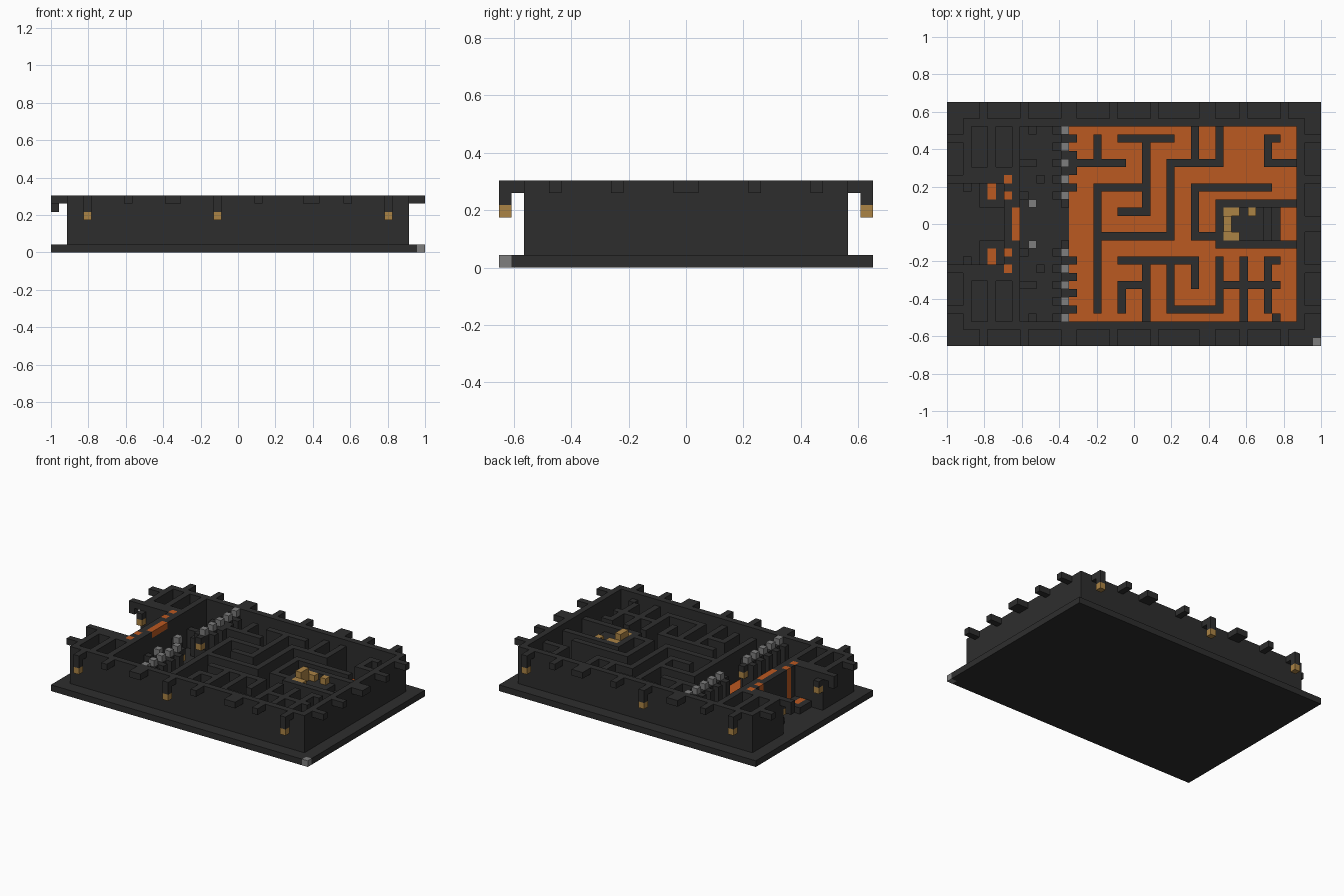
import bpy
import bmesh
from mathutils import Matrix, Vector

if "Cube" in bpy.data.objects:
    bpy.data.objects.remove(bpy.data.objects["Cube"])

COLS, ROWS, TOP = 46, 30, 7
V = 2 / COLS  # one block
INNER = 6     # height of the inner walls


def material(name, rgb):
    m = bpy.data.materials.new(name)
    m.use_nodes = True
    m.diffuse_color = (*rgb, 1)
    m.node_tree.nodes["Principled BSDF"].inputs["Base Color"].default_value = (*rgb, 1)
    return m


DARK = material("dark stone", (0.027, 0.027, 0.027))
ORANGE = material("orange", (0.50, 0.10, 0.015))
GOLD = material("gold", (0.41, 0.23, 0.06))
GREY = material("grey", (0.21, 0.21, 0.21))


def part(name, mat, boxes, mirror=False):
    """Blocks given as inclusive columns and rows (from the back), and z range."""
    bm = bmesh.new()
    for c0, c1, r0, r1, z0, z1 in boxes:
        spans = [(r0, r1)]
        if mirror:
            spans.append((ROWS - 1 - r1, ROWS - 1 - r0))
        for a, b in spans:
            size = Vector((c1 - c0 + 1, b - a + 1, z1 - z0)) * V
            mid = Vector(((c0 + c1 + 1 - COLS) / 2, (ROWS - a - b - 1) / 2, (z0 + z1) / 2)) * V
            bmesh.ops.create_cube(bm, size=1, matrix=Matrix.LocRotScale(mid, None, size))
    mesh = bpy.data.meshes.new(name)
    bm.to_mesh(mesh)
    bm.free()
    mesh.materials.append(mat)
    bpy.context.collection.objects.link(bpy.data.objects.new(name, mesh))


# Base slab with one marked corner, and maze floor
part("base", DARK, [(0, COLS - 2, 0, ROWS - 1, 0, 1), (COLS - 1, COLS - 1, 0, ROWS - 2, 0, 1)])
part("corner_marker", GREY, [(COLS - 1, COLS - 1, ROWS - 1, ROWS - 1, 0, 1)])
part("maze_floor", ORANGE, [(15, 42, 3, 26, 1, 1.1)])

# Outer walls, open at the gate
part("long_walls", DARK, [(2, 43, 2, 2, 1, TOP)], True)
part("end_wall", DARK, [(43, 43, 3, 26, 1, TOP)])
part("gate_walls", DARK, [(2, 2, 3, 9, 1, TOP)], True)

# Brackets around the rim
long_brackets = [(4, 4), (9, 9), (14, 15), (20, 20), (25, 25), (31, 32), (36, 36), (41, 41)]
part("long_brackets", DARK, [(a, b, 0, 1, TOP - 1, TOP) for a, b in long_brackets], True)
part("end_brackets", DARK, [(44, 45, r, r, TOP - 1, TOP) for r in (4, 9, 14)], True)
part("gate_brackets", DARK, [(0, 1, r, r, TOP - 1, TOP) for r in (4, 9)], True)
part("gate_bracket_ends", DARK, [(0, 0, 9, 9, 5, 6)], True)

# Hanging lanterns
lantern_cols = (4, 20, 41)
part("lantern_stems", DARK, [(c, c, 0, 0, 5, 6) for c in lantern_cols], True)
part("lanterns", GOLD, [(c, c, 0, 0, 4, 5) for c in lantern_cols], True)
part("gate_lantern_stems", DARK, [(2, 2, 10, 10, 5, 6), (14, 14, 12, 12, 5, 6)], True)
part("gate_lanterns", GOLD, [(2, 2, 10, 10, 4, 5), (14, 14, 12, 12, 4, 5)], True)

# Gatehouse rooms beside the entrance
part("gatehouse", DARK, [
    (5, 5, 3, 7, 1, TOP), (8, 8, 3, 7, 1, TOP), (3, 8, 8, 8, 1, TOP),
    (3, 6, 9, 9, 1, TOP), (7, 7, 9, 9, 1, INNER)], True)

# Central screen with orange streams and basins
part("screen_sides", DARK, [(7, 7, 10, 10, 1, TOP), (8, 8, 9, 12, 1, TOP), (7, 7, 12, 12, 1, TOP)], True)
part("screen_middle", DARK, [(7, 7, 13, 16, 1, TOP), (8, 8, 13, 16, 1, INNER)])
part("screen_glow", ORANGE, [(8, 8, 13, 16, INNER, TOP)])
part("streams", ORANGE, [(7, 7, 9, 9, INNER, TOP), (7, 7, 11, 11, 1, TOP)], True)
part("basins", DARK, [(4, 4, 10, 12, 1, 2), (6, 6, 10, 12, 1, 2), (5, 5, 12, 12, 1, 2)], True)
part("basin_pools", ORANGE, [(5, 5, 10, 11, 1, 2)], True)

# Courtyard posts
part("courtyard_posts", DARK, [
    (10, 10, 12, 12, 1, 4), (10, 10, 3, 3, 1, 4), (9, 10, 7, 7, 1, 4),
    (11, 11, 9, 9, 1, 4), (9, 9, 11, 11, 1, 4)], True)
part("courtyard_caps", GREY, [(10, 10, 12, 12, 4, 5)], True)

# Battlement between courtyard and maze
odd = range(3, 12, 2)
even = range(4, 12, 2)
part("battlement_posts", DARK, [(13, 14, r, r, 1, INNER) for r in odd], True)
part("battlement_infill", DARK, [(14, 15, r, r, 1, INNER) for r in even], True)
part("battlement_caps", GREY, [(14, 14, r, r, INNER, TOP) for r in odd], True)


# Maze walls on a grid of nodes three blocks apart
def col(k):
    return 15 + 3 * k


def row(m):
    return min(26, max(3, 1 + 3 * m))


across = [(1, 2, 4), (1, 8, 8), (2, 0, 2), (2, 4, 6), (2, 8, 9), (3, 1, 3), (3, 5, 8), (4, 2, 3),
          (5, 1, 4), (5, 5, 6), (6, 2, 5), (6, 8, 8), (7, 2, 3), (7, 6, 8), (8, 4, 6)]
along = [(1, 1, 2), (1, 3, 8), (2, 7, 8), (3, 1, 4), (3, 6, 9), (4, 2, 5), (4, 6, 8), (5, 0, 2),
         (5, 3, 5), (5, 6, 7), (6, 0, 2), (7, 6, 9), (6, 6, 8), (8, 1, 2), (8, 6, 8)]
part("maze_walls_across", DARK, [(col(a), col(b), row(m), row(m), 1, INNER) for m, a, b in across])
part("maze_walls_along", DARK, [(col(k), col(k), row(a), row(b), 1, INNER) for k, a, b in along])
part("maze_stubs", DARK, [(40, 40, r, r, 1, INNER) for r in (4, 19, 22, 26)])

# Throne room: walls, stepped dais and gold seat
part("throne_room_walls", DARK, [(33, 42, 12, 12, 1, INNER), (33, 33, 13, 14, 1, INNER)], True)
part("dais", DARK, [(34, 38, 13, 16, 1, 5), (39, 39, 13, 16, 1, 4), (40, 40, 13, 16, 1, 3)])
part("throne", GOLD, [(34, 34, 13, 16, 5, 6), (34, 34, 14, 15, 6, TOP)])
part("throne_arms", GOLD, [(35, 35, 13, 13, 5, 6)], True)
part("throne_ornament", GOLD, [(37, 37, 13, 13, 5, 6)])
